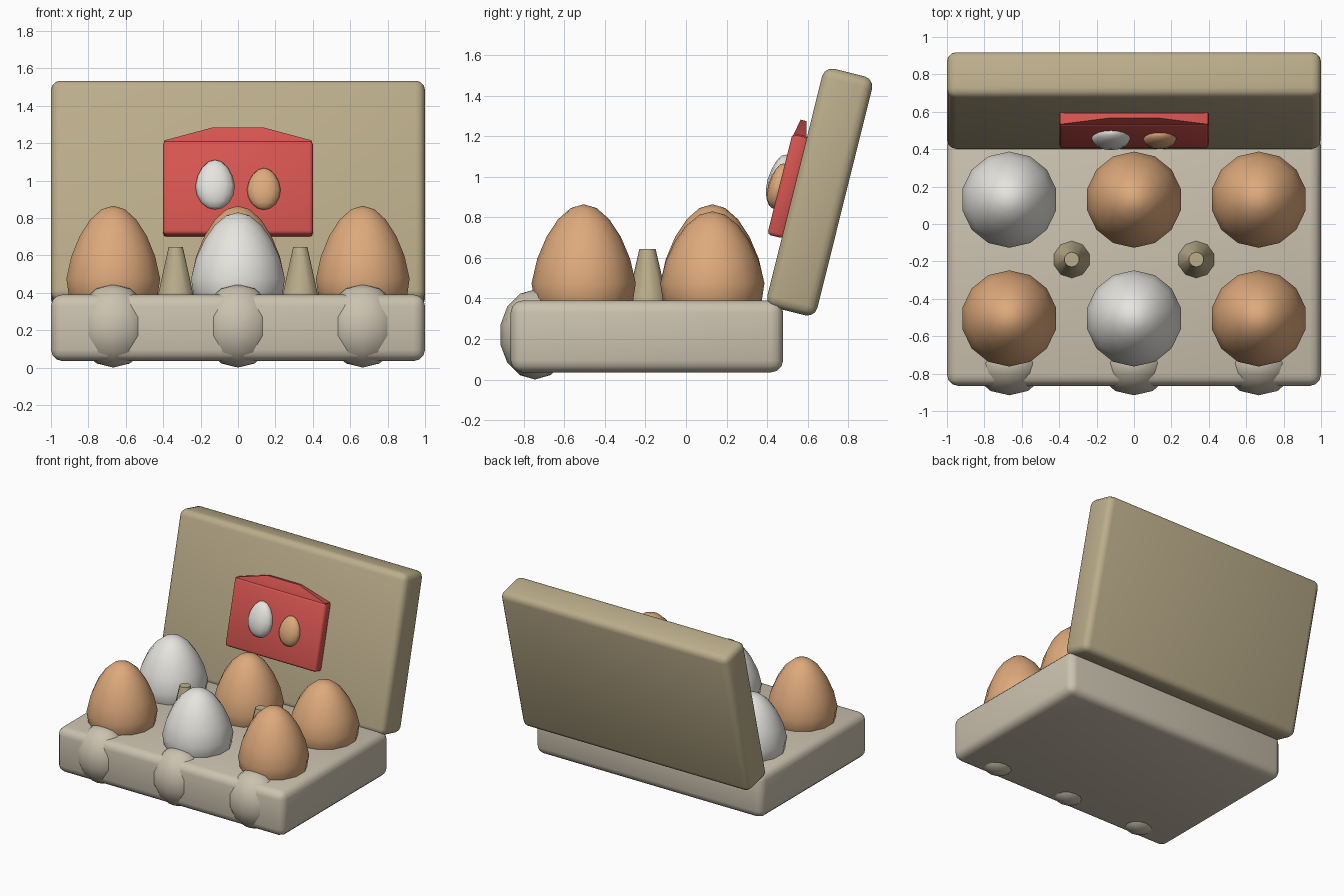
import bpy, bmesh, math
from mathutils import Matrix, Vector

if "Cube" in bpy.data.objects:
    bpy.data.objects.remove(bpy.data.objects["Cube"])


def material(name, rgb):
    m = bpy.data.materials.new(name)
    m.diffuse_color = (*rgb, 1)
    m.use_nodes = True
    m.node_tree.nodes["Principled BSDF"].inputs["Base Color"].default_value = m.diffuse_color
    return m


TRAY = material("tray_pulp", (0.60, 0.54, 0.43))
LID = material("lid_pulp", (0.50, 0.42, 0.26))
BROWN = material("brown_shell", (0.73, 0.40, 0.20))
WHITE = material("white_shell", (0.80, 0.78, 0.74))
RED = material("label_red", (0.67, 0.09, 0.08))


def finish(bm, name, mat, matrix, angle=60):
    bmesh.ops.recalc_face_normals(bm, faces=bm.faces)
    mesh = bpy.data.meshes.new(name)
    bm.to_mesh(mesh)
    bm.free()
    ob = bpy.data.objects.new(name, mesh)
    bpy.context.collection.objects.link(ob)
    ob.matrix_world = matrix
    mesh.materials.append(mat)
    bpy.ops.object.select_all(action='DESELECT')
    ob.select_set(True)
    bpy.context.view_layer.objects.active = ob
    bpy.ops.object.shade_smooth_by_angle(angle=math.radians(angle))
    return ob


def box(name, size, mat, matrix, bevel, segments=3):
    bm = bmesh.new()
    bmesh.ops.create_cube(bm, size=1)
    bmesh.ops.scale(bm, vec=size, verts=bm.verts)
    bmesh.ops.bevel(bm, geom=bm.edges[:], offset=bevel, segments=segments,
                    profile=0.5, affect='EDGES')
    return finish(bm, name, mat, matrix)


def egg(name, rx, ry, up, down, mat, matrix, taper=0.2, seg=14, rings=10):
    bm = bmesh.new()
    bmesh.ops.create_uvsphere(bm, u_segments=seg, v_segments=rings, radius=1)
    for v in bm.verts:
        k = 1 - taper * max(v.co.z, 0)
        v.co = Vector((v.co.x * rx * k, v.co.y * ry * k,
                       v.co.z * (up if v.co.z > 0 else down)))
    return finish(bm, name, mat, matrix)


def at(x, y, z):
    return Matrix.Translation((x, y, z))


# tray body
box("tray", (2, 1.345, 0.355), TRAY, at(0, -0.193, 0.2125), 0.06)

# rounded cell bulges along the front
for i, x in enumerate((-0.667, 0, 0.667)):
    egg(f"front_bulge_{i}", 0.205, 0.175, 0.225, 0.22, TRAY,
        at(x, -0.745, 0.22), 0, 12, 7)

# dividing posts between the cells
for i, x in enumerate((-0.333, 0.333)):
    bm = bmesh.new()
    bmesh.ops.create_cone(bm, cap_ends=True, segments=10, radius1=0.108,
                          radius2=0.04, depth=0.295)
    finish(bm, f"post_{i}", LID, at(x, -0.19, 0.4975), 40)

# six eggs
layout = [(-0.505, (BROWN, WHITE, BROWN), (0.865, 0.83, 0.865)),
          (0.13, (WHITE, BROWN, BROWN), (0.83, 0.865, 0.83))]
for row, (y, mats, tops) in enumerate(layout):
    for col, (mat, top) in enumerate(zip(mats, tops)):
        egg(f"egg_{row}_{col}", 0.257, 0.257, top - 0.475, 0.27, mat,
            at((col - 1) * 0.667, y, 0.475))

# open lid, tilted back
hinge = at(0, 0.66, 0.925) @ Matrix.Rotation(math.radians(-14), 4, 'X')
box("lid", (2, 0.254, 1.215), LID, hinge, 0.05)

# label panel with a tapered raised top
box("label", (0.8, 0.085, 0.515), RED, hinge @ at(0, -0.158, -0.008), 0.018, 2)
bm = bmesh.new()
lower = [(-0.395, 0.235), (0.395, 0.235)]
rings = []
for y0, y1 in ((-0.193, -0.178), (-0.13, -0.148)):
    rings.append([bm.verts.new(p) for p in (
        (-0.395, y0, 0.22), (0.395, y0, 0.22), (0.395, y0, 0.25),
        (0.14, y1, 0.324), (-0.14, y1, 0.324), (-0.395, y0, 0.25))])
for ring in rings:
    bm.faces.new((ring[0], ring[1], ring[2], ring[5]))
    bm.faces.new((ring[5], ring[2], ring[3], ring[4]))
for i in range(6):
    j = (i + 1) % 6
    bm.faces.new((rings[0][i], rings[0][j], rings[1][j], rings[1][i]))
finish(bm, "label_top", RED, hinge, 30)

# flattened eggs on the label
egg("label_white_egg", 0.105, 0.06, 0.145, 0.128, WHITE,
    hinge @ at(-0.123, -0.205, -0.005), 0.1, 12, 8)
egg("label_brown_egg", 0.09, 0.05, 0.12, 0.11, BROWN,
    hinge @ at(0.138, -0.205, -0.025), 0.1, 12, 8)
